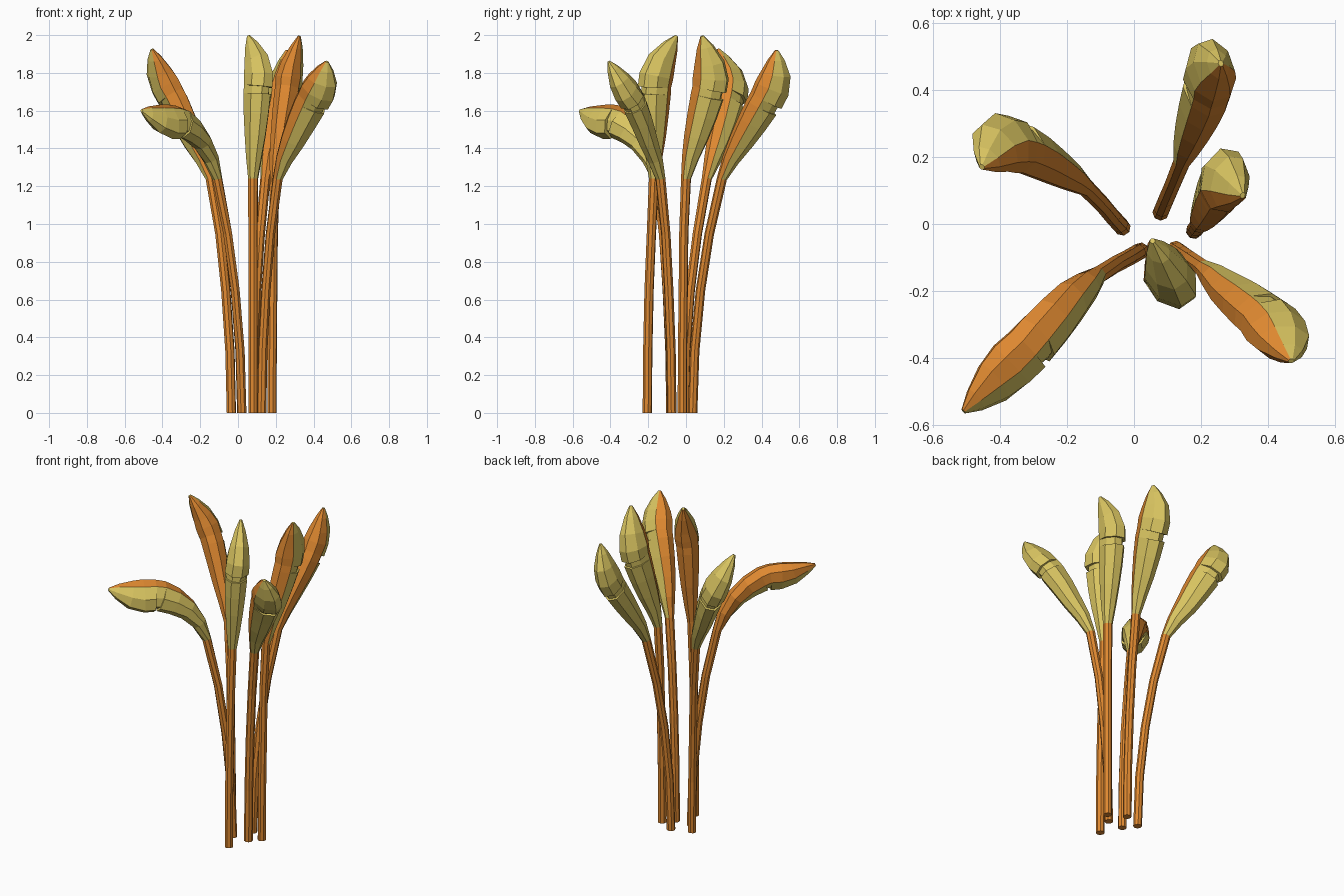
import bpy, bmesh, math
from mathutils import Vector

if "Cube" in bpy.data.objects:
    bpy.data.objects.remove(bpy.data.objects["Cube"])


def material(name, rgb):
    m = bpy.data.materials.new(name)
    m.diffuse_color = (*rgb, 1)
    m.use_nodes = True
    m.node_tree.nodes["Principled BSDF"].inputs["Base Color"].default_value = m.diffuse_color
    return m


ORANGE = material("orange_core", (0.74, 0.25, 0.03))
YELLOW = material("yellow_sheath", (0.70, 0.56, 0.12))
SIDES = 8

# stations along a stalk: path parameter, radius, outer shell scale (below 1 = groove), width scale
STATIONS = [(0, .025, 1, 1), (.5, .025, 1, 1), (1, .025, 1, 1), (1.5, .025, 1, 1),
            (2, .027, 1, 1), (2.5, .050, 1, .85), (3, .072, 1, .75), (3.5, .088, 1, .72),
            (3.95, .098, 1, .70), (3.95, .098, .86, .70), (4.25, .098, .86, .70),
            (4.25, .098, 1.08, .70), (4.75, .106, 1, .68), (5.25, .090, 1, .66),
            (5.7, .05, 1, .66), (6, .010, 1, .8)]


def path_sampler(pts):
    """Smooth curve through the points, spaced by chord length."""
    t = [0.0]
    for a, b in zip(pts, pts[1:]):
        t.append(t[-1] + (b - a).length)
    n = len(pts) - 1
    tan = []
    for i in range(n + 1):
        a, b = max(i - 1, 0), min(i + 1, n)
        tan.append((pts[b] - pts[a]) / (t[b] - t[a]))
    tan[0] = Vector((0, 0, 1))

    def sample(u):
        i = min(int(u), n - 1)
        f, h = u - i, t[i + 1] - t[i]
        return (pts[i] * (2*f**3 - 3*f**2 + 1) + tan[i] * h * (f**3 - 2*f**2 + f)
                + pts[i + 1] * (3*f**2 - 2*f**3) + tan[i + 1] * h * (f**3 - f**2))
    return sample


def flower(name, base, node, mid, end, bud, tip, inner):
    base, node = Vector((*base, 0)), Vector((*node, 1.24))
    low = base.lerp(node, .27)
    low.z = .65
    pts = [base, low, node] + [Vector(p) for p in (mid, end, bud, tip)]
    sample = path_sampler(pts)
    inner = Vector(inner).normalized()
    bm = bmesh.new()
    rings = []
    for u, r, shell, side in STATIONS:
        c = sample(u)
        d = (sample(min(u + .02, 6)) - sample(max(u - .02, 0))).normalized()
        a = (inner - d * inner.dot(d)).normalized()
        b = d.cross(a)
        ring = []
        for k in range(SIDES):
            ang = (k + .5) * math.tau / SIDES
            ca, sa = math.cos(ang), math.sin(ang)
            s = r * (shell if ca < 0 else 1)
            # the open orange side is flatter than the bulging shell
            flat = .88 if u > 2 and ca > 0 else 1
            ring.append(bm.verts.new(c + a * ca * s * flat + b * sa * s * side))
        rings.append(ring)
    for i, (lo, hi) in enumerate(zip(rings, rings[1:])):
        for k in range(SIDES):
            j = (k + 1) % SIDES
            f = bm.faces.new((lo[k], lo[j], hi[j], hi[k]))
            open_side = k in (0, SIDES - 2, SIDES - 1)
            # k = 7 spans the inner direction, 0 and 6 flank it
            f.material_index = 0 if STATIONS[i][0] < 2 or open_side else 1
    bm.faces.new(rings[0][::-1])
    bm.faces.new(rings[-1]).material_index = 1
    bmesh.ops.remove_doubles(bm, verts=bm.verts, dist=1e-5)
    bmesh.ops.recalc_face_normals(bm, faces=bm.faces)
    me = bpy.data.meshes.new(name)
    bm.to_mesh(me)
    bm.free()
    me.materials.append(ORANGE)
    me.materials.append(YELLOW)
    bpy.context.collection.objects.link(bpy.data.objects.new(name, me))


# drooping stalk, front left
flower("front_left_bud", (.02, -.08), (-.11, -.155), (-.19, -.23, 1.435),
       (-.30, -.35, 1.54), (-.39, -.44, 1.55), (-.51, -.56, 1.60), (-.5, .3, .85))
# back left
flower("back_left_bud", (-.035, -.01), (-.145, .11), (-.235, .17, 1.44),
       (-.335, .225, 1.65), (-.395, .235, 1.76), (-.455, .17, 1.925), (.5, -.75, .3))
# back
flower("back_bud", (.08, .035), (.145, .19), (.18, .29, 1.44),
       (.22, .40, 1.63), (.235, .46, 1.75), (.26, .48, 1.92), (.35, -.85, .35))
# right
flower("right_bud", (.18, -.02), (.195, .0), (.225, .05, 1.46),
       (.26, .11, 1.69), (.275, .125, 1.80), (.325, .085, 1.995), (-.15, -.95, .1))
# upright, front centre
flower("front_bud", (.08, -.205), (.08, -.17), (.09, -.165, 1.47),
       (.10, -.16, 1.70), (.105, -.145, 1.81), (.055, -.05, 1.995), (-.55, .83, .2))
# front right
flower("front_right_bud", (.125, -.075), (.21, -.135), (.285, -.20, 1.44),
       (.38, -.275, 1.64), (.43, -.335, 1.73), (.47, -.41, 1.86), (-.7, -.2, .6))
